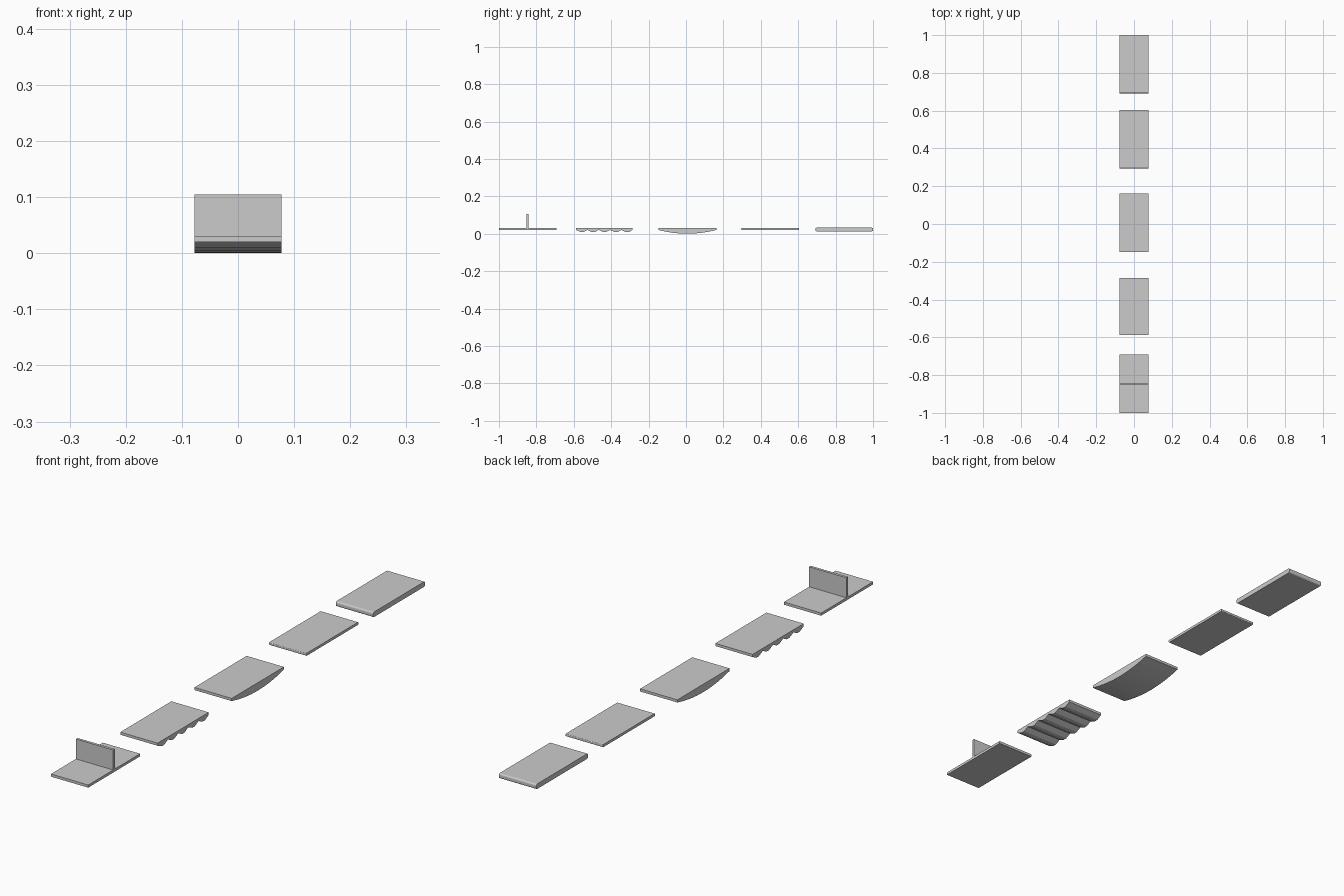
import bpy, math

if "Cube" in bpy.data.objects:
    bpy.data.objects.remove(bpy.data.objects["Cube"])

HALF_W = 0.0775
TOP = 0.03
UNDER = 0.02


def extrude(name, profile):
    """Extrude a closed (y, z) profile across the full width in x."""
    n = len(profile)
    verts = [(x, y, z) for x in (-HALF_W, HALF_W) for y, z in profile]
    faces = [list(range(n))[::-1], list(range(n, 2 * n))]
    faces += [(i, (i + 1) % n, n + (i + 1) % n, n + i) for i in range(n)]
    mesh = bpy.data.meshes.new(name)
    mesh.from_pydata(verts, [], faces)
    obj = bpy.data.objects.new(name, mesh)
    bpy.context.collection.objects.link(obj)
    return obj


def rounded(y0, y1, z0, z1, r, steps=4):
    """Rectangle profile with rounded corners."""
    corners = [(y1 - r, z1 - r, 0), (y0 + r, z1 - r, 90),
               (y0 + r, z0 + r, 180), (y1 - r, z0 + r, 270)]
    return [(cy + r * math.cos(math.radians(a + 90 * i / steps)),
             cz + r * math.sin(math.radians(a + 90 * i / steps)))
            for cy, cz, a in corners for i in range(steps + 1)]


# plate with an upright fin across the middle
extrude("finned_plate", [(-1.0, UNDER), (-0.692, UNDER), (-0.692, TOP),
                         (-0.842, TOP), (-0.842, 0.105), (-0.852, 0.105),
                         (-0.852, TOP), (-1.0, TOP)])

# plate with five trapezoid ridges underneath
y0, y1, count = -0.588, -0.285, 5
pitch = (y1 - y0) / count
under = []
for i in range(count):
    s = y0 + i * pitch
    under += [(s, UNDER), (s + 0.4 * pitch, 0.009), (s + 0.65 * pitch, 0.009)]
extrude("ridged_plate", under + [(y1, UNDER), (y1, TOP), (y0, TOP)])

# plate with a curved belly
y0, y1, segs = -0.148, 0.162, 8
belly = []
for i in range(segs + 1):
    t = i / segs
    belly.append((y0 + (y1 - y0) * t, UNDER - 0.02 * (1 - (2 * t - 1) ** 2)))
extrude("curved_plate", belly + [(y1, TOP), (y0, TOP)])

# thin plate with softened ends
extrude("thin_plate", rounded(0.295, 0.604, UNDER, TOP, 0.003))

# thicker plate with rounded ends
extrude("rounded_plate", rounded(0.692, 1.0, 0.013, 0.032, 0.006))
